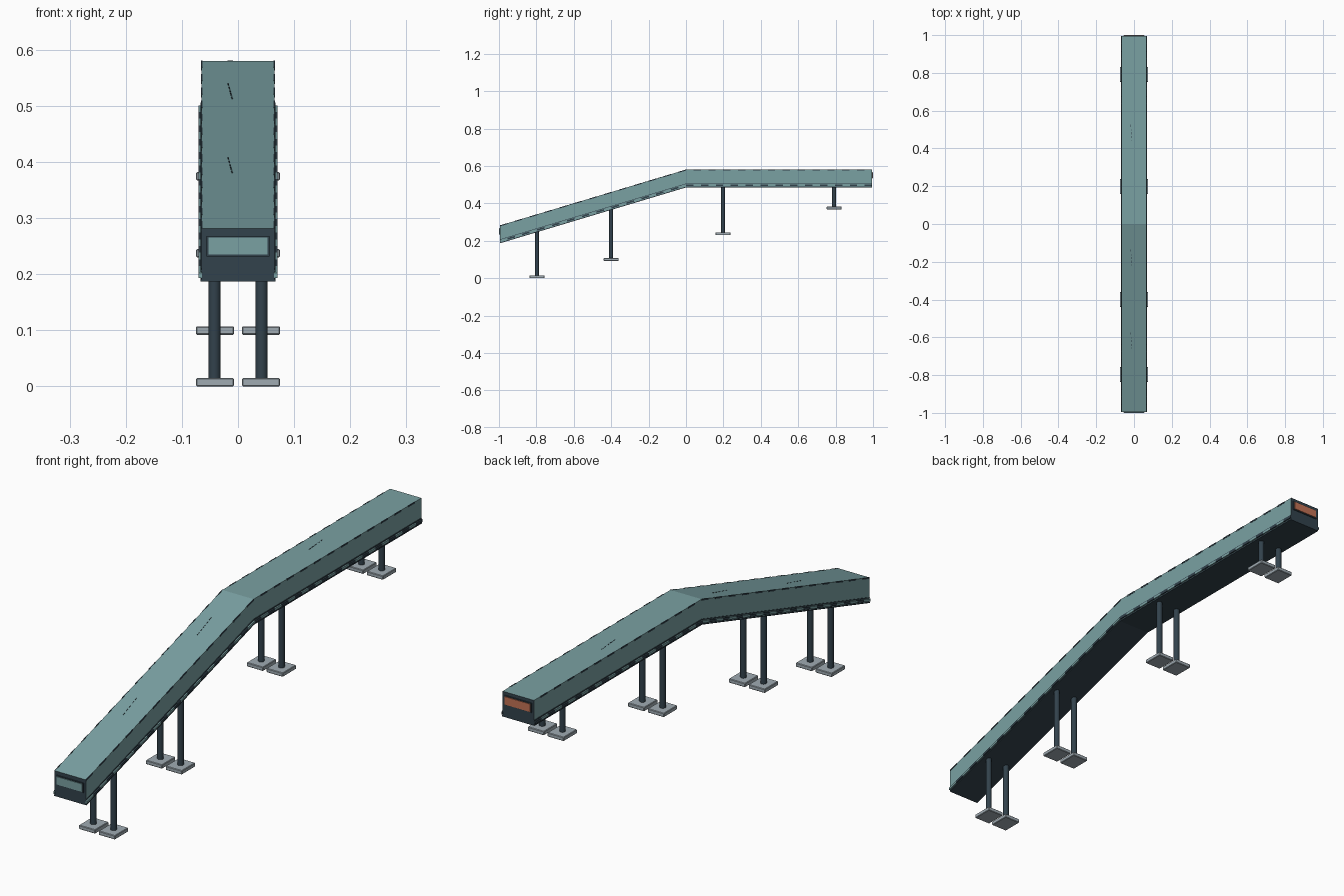
import bpy, bmesh, math

if "Cube" in bpy.data.objects:
    bpy.data.objects.remove(bpy.data.objects["Cube"])


def material(name, r, g, b):
    m = bpy.data.materials.new(name)
    m.diffuse_color = (r, g, b, 1)
    m.use_nodes = True
    m.node_tree.nodes["Principled BSDF"].inputs["Base Color"].default_value = m.diffuse_color
    return m


TEAL = material("teal cladding", 0.195, 0.355, 0.365)
DARK = material("dark steel", 0.032, 0.054, 0.072)
GREY = material("grey concrete", 0.35, 0.41, 0.45)
ORANGE = material("orange panel", 0.55, 0.17, 0.09)

TOP, BOTTOM, HALF, END = 0.58, 0.485, 0.065, 0.994


def rise(y):
    # slope up to the middle, then level
    return 0.3 * min(y, 0)


def finish(name, bm, mats):
    bmesh.ops.recalc_face_normals(bm, faces=bm.faces)
    me = bpy.data.meshes.new(name)
    bm.to_mesh(me)
    bm.free()
    for m in mats:
        me.materials.append(m)
    ob = bpy.data.objects.new(name, me)
    bpy.context.collection.objects.link(ob)
    return ob


def sweep(bm, x0, x1, z0, z1, stations, dx=0.0):
    # rectangular section carried along the bent gallery line
    rings = []
    for i, y in enumerate(stations):
        s = dx * i
        rings.append([bm.verts.new((x + s, y, z + rise(y)))
                      for x, z in ((x0, z0), (x1, z0), (x1, z1), (x0, z1))])
    faces = [bm.faces.new(rings[0]), bm.faces.new(rings[-1])]
    for a, b in zip(rings, rings[1:]):
        for k in range(4):
            j = (k + 1) % 4
            faces.append(bm.faces.new((a[k], a[j], b[j], b[k])))
    return faces


def box(name, centre, size, mat, bevel=0.0):
    bm = bmesh.new()
    bmesh.ops.create_cube(bm, size=1)
    for v in bm.verts:
        v.co = [c + p * s for c, p, s in zip(centre, v.co, size)]
    ob = finish(name, bm, [mat])
    if bevel:
        mod = ob.modifiers.new("bevel", "BEVEL")
        mod.width, mod.segments = bevel, 1
    return ob


# Gallery: teal roof and walls, dark ends and underside
bm = bmesh.new()
sweep(bm, -HALF, HALF, BOTTOM, TOP, (-END, 0, END))
bmesh.ops.recalc_face_normals(bm, faces=bm.faces)
for f in bm.faces:
    if f.normal.z < -0.5 or abs(f.normal.y) > 0.8:
        f.material_index = 1
finish("gallery", bm, [TEAL, DARK])

# Base rails along both walls, alternating teal and dark lengths
COUNT = 50
for side, label in ((-1, "left"), (1, "right")):
    bm = bmesh.new()
    for i in range(COUNT):
        y0, y1 = (-0.995 + 1.99 * (i + t) / COUNT for t in (0, 1))
        xs = sorted((side * (HALF - 0.001), side * 0.070))
        for f in sweep(bm, *xs, BOTTOM + 0.007, BOTTOM + 0.016, (y0, y1)):
            f.material_index = i % 2
    finish(label + "_base_rail", bm, [TEAL, DARK])

    # Thin dark sill under the rail, and dashed trim on the roof edge
    bm = bmesh.new()
    xs = sorted((side * (HALF - 0.001), side * 0.067))
    sweep(bm, *xs, BOTTOM, BOTTOM + 0.004, (-END, 0, END))
    sweep(bm, *xs, BOTTOM + 0.018, BOTTOM + 0.021, (-END, 0, END))
    for i in range(0, COUNT, 2):
        y0, y1 = (-END + 2 * END * (i + t) / COUNT for t in (0, 1))
        xs = sorted((side * (HALF - 0.002), side * (HALF + 0.001)))
        sweep(bm, *xs, TOP - 0.005, TOP + 0.0008, (y0, y1))
    finish(label + "_dark_trim", bm, [DARK])

# Framed end panels
for side, label, mat in ((-1, "front", TEAL), (1, "back", ORANGE)):
    z = TOP + rise(side) - 0.030
    box(label + "_end_frame", (0, side * 0.995, z), (0.112, 0.005, 0.036), DARK)
    box(label + "_end_panel", (0, side * 0.997, z), (0.105, 0.006, 0.030), mat)

# Small slanted rows of dashes on the roof
bm = bmesh.new()
for y in (-0.62, -0.18, 0.48):
    for k in range(-2, 3):
        x, yc = -0.0135 - 0.0016 * k, y + 0.020 * k
        sweep(bm, x - 0.001, x + 0.001, TOP - 0.001, TOP + 0.001,
              (yc - 0.006, yc + 0.006), -0.001)
finish("roof_dashes", bm, [DARK])

# Trestles: paired round legs on square pads
for n, (y, base) in enumerate(((-0.797, 0.0), (-0.40, 0.092),
                               (0.198, 0.23), (0.792, 0.367)), 1):
    for side, label in ((-1, "left"), (1, "right")):
        box(f"{label}_pad_{n}", (side * 0.041, y, base + 0.0075),
            (0.068, 0.08, 0.015), GREY, 0.002)
        top = BOTTOM + rise(y) + 0.01
        low = base + 0.013
        bpy.ops.mesh.primitive_cylinder_add(
            vertices=20, radius=0.011, depth=top - low,
            location=(side * 0.042, y, (top + low) / 2))
        leg = bpy.context.object
        leg.name = f"{label}_leg_{n}"
        leg.data.materials.append(DARK)
        bpy.ops.object.shade_smooth_by_angle(angle=math.radians(40))
